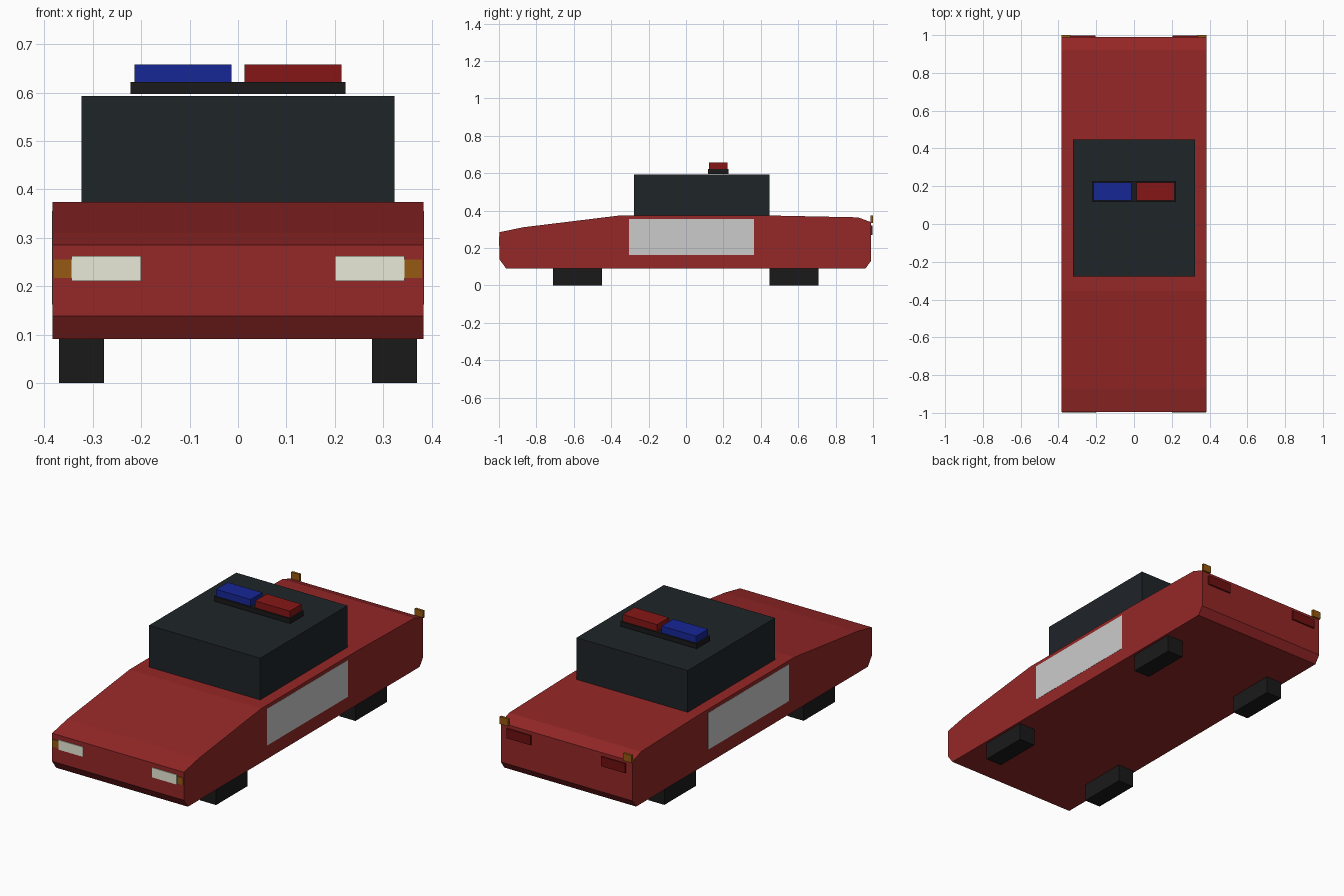
import bpy
import bmesh

if "Cube" in bpy.data.objects:
    bpy.data.objects.remove(bpy.data.objects["Cube"])


def material(name, rgb):
    m = bpy.data.materials.new(name)
    m.diffuse_color = (*rgb, 1)
    m.use_nodes = True
    m.node_tree.nodes["Principled BSDF"].inputs["Base Color"].default_value = m.diffuse_color
    return m


RED = material("body_red", (0.3, 0.02, 0.02))
DARK = material("cabin_dark", (0.0135, 0.018, 0.022))
BLACK = material("black", (0.01, 0.01, 0.01))
WHITE = material("lamp_white", (0.82, 0.82, 0.69))
AMBER = material("amber", (0.3, 0.1, 0.006))
TAIL = material("tail_red", (0.16, 0.005, 0.005))
BEACON_RED = material("beacon_red", (0.24, 0.008, 0.008))
BEACON_BLUE = material("beacon_blue", (0.008, 0.02, 0.3))


def finish(name, bm, mat):
    bmesh.ops.recalc_face_normals(bm, faces=bm.faces)
    mesh = bpy.data.meshes.new(name)
    bm.to_mesh(mesh)
    bm.free()
    if mat:
        mesh.materials.append(mat)
    obj = bpy.data.objects.new(name, mesh)
    bpy.context.collection.objects.link(obj)


def box(name, x, y, z, mat=None):
    """Box from (low, high) ranges on each axis."""
    bm = bmesh.new()
    bmesh.ops.create_cube(bm, size=1)
    for v in bm.verts:
        v.co = [(lo + hi) / 2 + c * (hi - lo) for c, (lo, hi) in zip(v.co, (x, y, z))]
    finish(name, bm, mat)


def pair(name, x, y, z, mat=None):
    box(name + "_right", x, y, z, mat)
    box(name + "_left", (-x[1], -x[0]), y, z, mat)


# Body: side profile (y, z) extruded across the width
profile = [(-0.962, 0.091), (-0.996, 0.138), (-0.996, 0.285), (-0.87, 0.311),
           (-0.355, 0.374), (0.44, 0.374), (0.92, 0.364), (0.99, 0.338),
           (0.99, 0.132), (0.96, 0.091)]
bm = bmesh.new()
side = bm.faces.new([bm.verts.new((-0.383, y, z)) for y, z in profile])
ext = bmesh.ops.extrude_face_region(bm, geom=[side], use_keep_orig=True)
moved = [g for g in ext["geom"] if isinstance(g, bmesh.types.BMVert)]
bmesh.ops.translate(bm, verts=moved, vec=(0.766, 0, 0))
finish("body", bm, RED)

# Cabin and roof light bar
box("cabin", (-0.323, 0.323), (-0.277, 0.447), (0.372, 0.593), DARK)
box("light_bar_base", (-0.222, 0.222), (0.117, 0.228), (0.597, 0.622), BLACK)
box("beacon_red", (0.013, 0.214), (0.124, 0.221), (0.622, 0.658), BEACON_RED)
box("beacon_blue", (-0.214, -0.013), (0.124, 0.221), (0.622, 0.658), BEACON_BLUE)

# Door panels
pair("door_panel", (0.378, 0.384), (-0.306, 0.363), (0.162, 0.355))

# Wheels
pair("front_wheel", (0.277, 0.37), (-0.71, -0.448), (0, 0.093), BLACK)
pair("rear_wheel", (0.277, 0.37), (0.446, 0.708), (0, 0.093), BLACK)

# Lamps front and rear
pair("headlight", (0.2, 0.344), (-1.0, -0.985), (0.211, 0.262), WHITE)
pair("front_indicator", (0.344, 0.38), (-0.999, -0.985), (0.217, 0.255), AMBER)
pair("tail_light", (0.205, 0.345), (0.98, 0.998), (0.27, 0.32), TAIL)
pair("rear_indicator", (0.335, 0.383), (0.987, 1.0), (0.335, 0.374), AMBER)
